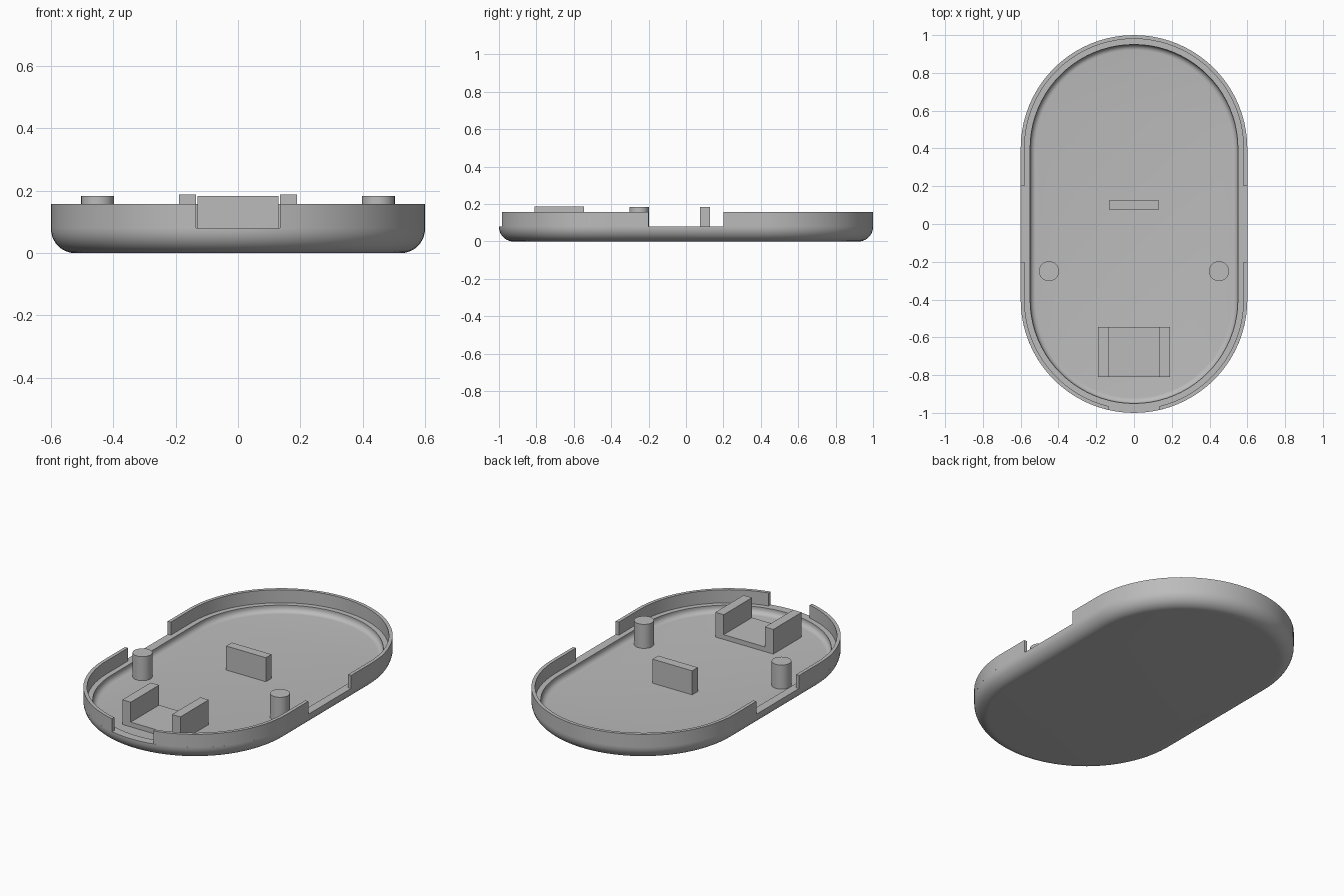
import bpy, bmesh, math
from math import sin, cos, pi, asin

if "Cube" in bpy.data.objects:
    bpy.data.objects.remove(bpy.data.objects["Cube"])

R, CY = 0.6, 0.4            # end radius, end-centre offset
LEDGE, RIM, FLOOR, TOP = 0.08, 0.157, 0.042, 0.184
LIP = 0.02                  # lip thickness

grey = bpy.data.materials.new("grey plastic")
grey.diffuse_color = (0.5, 0.5, 0.5, 1)
grey.use_nodes = True
grey.node_tree.nodes["Principled BSDF"].inputs["Base Color"].default_value = grey.diffuse_color


def finish(bm, name, smooth=True):
    bmesh.ops.recalc_face_normals(bm, faces=bm.faces)
    me = bpy.data.meshes.new(name)
    bm.to_mesh(me)
    bm.free()
    ob = bpy.data.objects.new(name, me)
    bpy.context.collection.objects.link(ob)
    me.materials.append(grey)
    if smooth:
        bpy.ops.object.select_all(action='DESELECT')
        ob.select_set(True)
        bpy.context.view_layer.objects.active = ob
        bpy.ops.object.shade_smooth_by_angle(angle=math.radians(30))
    return ob


def arc(a0, a1, n):
    return [a0 + (a1 - a0) * i / n for i in range(n + 1)]


def stadium(r, n=40):
    pts = [(r * cos(a), CY + r * sin(a)) for a in arc(0, pi, n)]
    return pts + [(r * cos(a), -CY + r * sin(a)) for a in arc(pi, 2 * pi, n)]


def box(name, x0, x1, y0, y1, z0, z1):
    bm = bmesh.new()
    bmesh.ops.create_cube(bm, size=1)
    for v in bm.verts:
        v.co = ((x0 + x1) / 2 + v.co.x * (x1 - x0),
                (y0 + y1) / 2 + v.co.y * (y1 - y0),
                (z0 + z1) / 2 + v.co.z * (z1 - z0))
    return finish(bm, name, False)


# Tray: rounded outside, flat ledge, rounded inside corner
f, g, inner = 0.078, 0.03, 0.55
profile = [(R - f + f * sin(a), f - f * cos(a)) for a in arc(0, pi / 2, 10)]
profile += [(R, LEDGE), (inner, LEDGE)]
profile += [(inner - g + g * cos(a), FLOOR + g - g * sin(a)) for a in arc(0, pi / 2, 6)]
bm = bmesh.new()
rings = [[bm.verts.new((x, y, z)) for x, y in stadium(r)] for r, z in profile]
for a, b in zip(rings, rings[1:]):
    for i in range(len(a)):
        j = (i + 1) % len(a)
        bm.faces.new((a[i], a[j], b[j], b[i]))
bm.faces.new(rings[0])
bm.faces.new(rings[-1])
finish(bm, "tray")


# Upright lip sections, leaving gaps at both sides and at the front
def lip(name, outer, inside):
    bm = bmesh.new()
    cols = []
    for (ox, oy), (ix, iy) in zip(outer, inside):
        cols.append([bm.verts.new(p) for p in (
            (ox, oy, LEDGE), (ox, oy, RIM), (ix, iy, RIM), (ix, iy, LEDGE))])
    for a, b in zip(cols, cols[1:]):
        for k in range(3):
            bm.faces.new((a[k], a[k + 1], b[k + 1], b[k]))
    bm.faces.new(cols[0])
    bm.faces.new(cols[-1])
    finish(bm, name)


def back_path(r):
    return [(r, 0.2)] + [(r * cos(a), CY + r * sin(a)) for a in arc(0, pi, 40)] + [(-r, 0.2)]


def front_path(r, side):
    end = pi / 2 - asin(0.135 / r)
    return [(side * r, -0.2)] + [(side * r * cos(a), -CY - r * sin(a)) for a in arc(0, end, 18)]


lip("back_lip", back_path(R), back_path(R - LIP))
for side, tag in ((1, "right"), (-1, "left")):
    lip("front_lip_" + tag, front_path(R, side), front_path(R - LIP, side))

# Locating posts
for side, tag in ((1, "right"), (-1, "left")):
    bm = bmesh.new()
    bmesh.ops.create_cone(bm, cap_ends=True, segments=32, radius1=0.053,
                          radius2=0.053, depth=TOP - FLOOR)
    bmesh.ops.translate(bm, verts=bm.verts, vec=(side * 0.45, -0.25, (TOP + FLOOR) / 2))
    finish(bm, "post_" + tag)

# Centre rib
box("centre_rib", -0.13, 0.13, 0.075, 0.128, FLOOR, TOP)

# Connector cradle: U-shaped profile extruded along y
bm = bmesh.new()
w, t, base, top = 0.19, 0.055, 0.07, 0.188
u = [(-w, FLOOR), (w, FLOOR), (w, top), (w - t, top),
     (w - t, base), (t - w, base), (t - w, top), (-w, top)]
face = bm.faces.new([bm.verts.new((x, -0.81, z)) for x, z in u])
ext = bmesh.ops.extrude_face_region(bm, geom=[face])
bmesh.ops.translate(bm, vec=(0, 0.265, 0),
                    verts=[v for v in ext["geom"] if isinstance(v, bmesh.types.BMVert)])
finish(bm, "connector_cradle", False)
